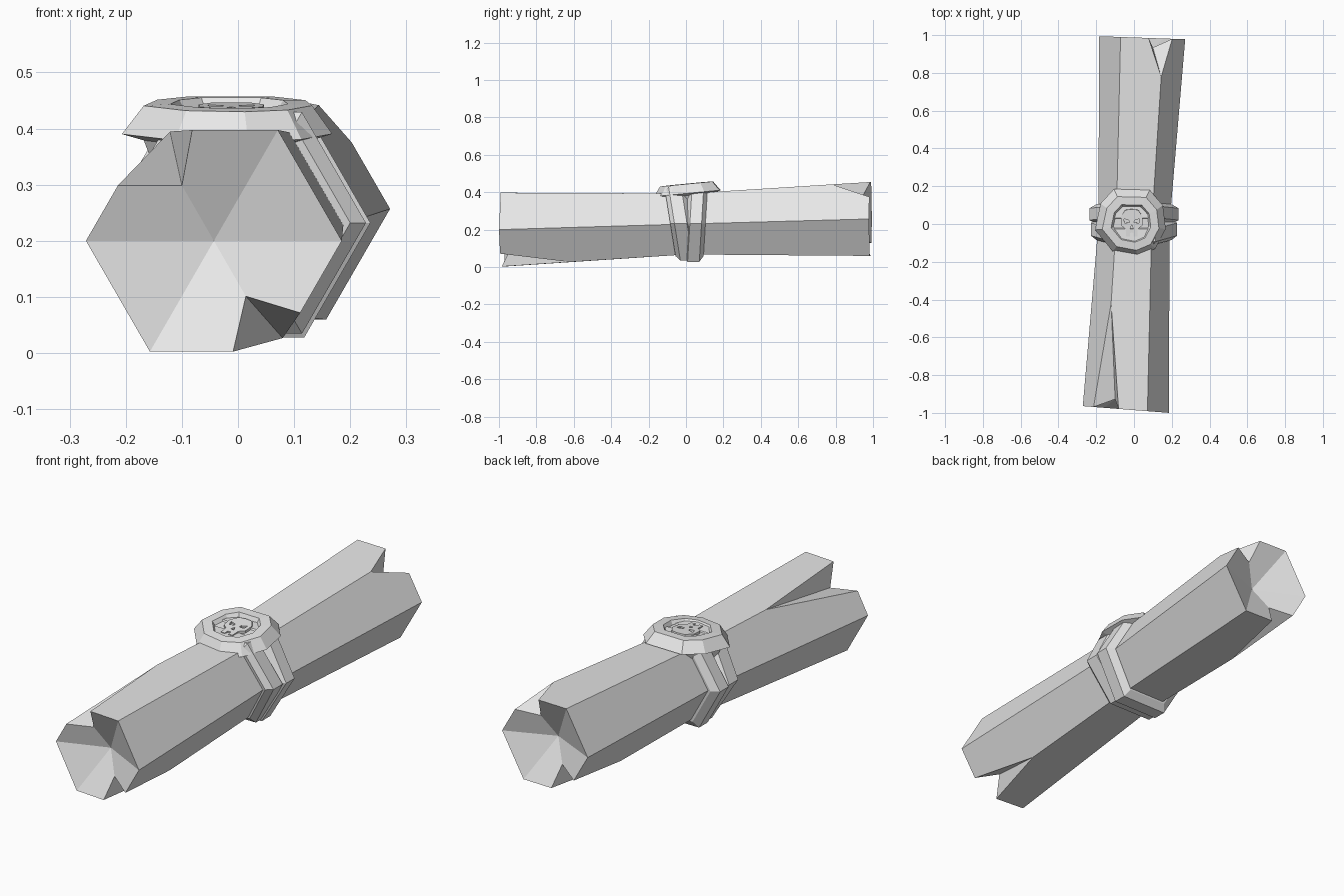
import bpy, bmesh, math
from mathutils import Vector, Matrix

if "Cube" in bpy.data.objects:
    bpy.data.objects.remove(bpy.data.objects["Cube"])

grey = bpy.data.materials.new("plain_grey")
grey.diffuse_color = (0.8, 0.8, 0.8, 1)
grey.use_nodes = True
grey.node_tree.nodes["Principled BSDF"].inputs["Base Color"].default_value = grey.diffuse_color


def finish(name, bm):
    bmesh.ops.recalc_face_normals(bm, faces=bm.faces)
    me = bpy.data.meshes.new(name)
    bm.to_mesh(me)
    bm.free()
    me.materials.append(grey)
    ob = bpy.data.objects.new(name, me)
    bpy.context.collection.objects.link(ob)
    return ob


def hexpt(k, r):
    a = math.radians(60 * k)
    return r * math.cos(a), r * math.sin(a)


# Rolled parchment: hexagonal tube, narrow waist, split corners and hollow ends
def scroll():
    bm = bmesh.new()
    mid = [bm.verts.new((x, 0, 0.23 + z)) for x, z in (hexpt(k, 0.188) for k in range(6))]

    def half(cx, cz, cy, slope, radius, inward, notches):
        def end(x, z):
            return Vector((x, cy + slope * (x - cx), z))
        P = [end(cx + x, cz + z) for x, z in (hexpt(k, radius) for k in range(6))]
        centre = Vector((cx, cy + inward * 0.1, cz))
        C = bm.verts.new(centre)
        lo, hi, split, inner = [], [], [], []
        for k in range(6):
            if k in notches:
                y, a, b = notches[k]
                lo.append(bm.verts.new(P[k].lerp(P[k - 1], a)))
                hi.append(bm.verts.new(P[k].lerp(P[(k + 1) % 6], b)))
                split.append(bm.verts.new(mid[k].co.lerp(P[k], y / P[k].y)))
                inner.append(bm.verts.new(P[k].lerp(centre, 0.5)))
            else:
                v = bm.verts.new(P[k])
                lo.append(v)
                hi.append(v)
                split.append(None)
                inner.append(None)
        for k in range(6):
            n = (k + 1) % 6
            side = [hi[k], lo[n], split[n], mid[n], mid[k], split[k]]
            bm.faces.new([v for v in side if v])
            bm.faces.new((hi[k], lo[n], C))
            if split[k]:
                for e in (lo[k], hi[k]):
                    bm.faces.new((split[k], e, inner[k]))
                    bm.faces.new((e, inner[k], C))

    half(-0.043, 0.2, -0.982, -0.078, 0.228, 1, {2: (-0.42, 0.33, 0.5), 5: (-0.62, 0.35, 0.35)})
    half(0.043, 0.257, 0.986, -0.035, 0.228, -1, {1: (0.78, 0.4, 0.35), 4: (0.6, 0.35, 0.35)})
    finish("parchment_roll", bm)


# Two bevelled hexagonal straps, splayed apart beneath the seal
def strap(name, y0, lean, width, outer):
    bm = bmesh.new()
    profile = [(-width, 0.175), (-width, 0.2), (-width * 0.6, outer),
               (width * 0.6, outer), (width, 0.2), (width, 0.175)]
    rings = []
    for k in range(6):
        ring = []
        for dy, r in profile:
            x, z = hexpt(k, r)
            ring.append(bm.verts.new((x, y0 + lean * z + dy, 0.232 + z)))
        rings.append(ring)
    for k in range(6):
        a, b = rings[k], rings[(k + 1) % 6]
        for i in range(6):
            j = (i + 1) % 6
            bm.faces.new((a[i], a[j], b[j], b[i]))
    finish(name, bm)


# Wax seal pieces share one slight tilt towards the front
tilt = Matrix.Translation((-0.012, 0.008, 0.402)) @ Matrix.Rotation(math.radians(5.5), 4, 'X')
outline = [(0.18, -0.035), (0.165, 0.09), (0.095, 0.172), (-0.095, 0.177), (-0.165, 0.10),
           (-0.195, -0.04), (-0.10, -0.155), (0.03, -0.18), (0.125, -0.14)]


def seal():
    bm = bmesh.new()
    levels = [(0.72, -0.06), (0.80, -0.02), (1.0, -0.008), (0.80, 0.042),
              (0.56, 0.044), (0.50, 0.026)]
    rings = [[bm.verts.new(tilt @ Vector((x * s, y * s, z))) for x, y in outline] for s, z in levels]
    n = len(outline)
    for a, b in zip(rings, rings[1:]):
        for i in range(n):
            j = (i + 1) % n
            bm.faces.new((a[i], a[j], b[j], b[i]))
    bm.faces.new(rings[0])
    bm.faces.new(rings[-1])
    finish("wax_seal", bm)


def plate(name, pts, z0, z1):
    bm = bmesh.new()
    low = [bm.verts.new(tilt @ Vector((x, y, z0))) for x, y in pts]
    top = [bm.verts.new(tilt @ Vector((x, y, z1))) for x, y in pts]
    bm.faces.new(low)
    bm.faces.new(top)
    for i in range(len(pts)):
        j = (i + 1) % len(pts)
        bm.faces.new((low[i], low[j], top[j], top[i]))
    return finish(name, bm)


scroll()
strap("front_strap", -0.028, -0.16, 0.056, 0.228)
strap("back_strap", 0.052, 0.06, 0.052, 0.236)
seal()

# Skull relief: half outline mirrored, with eye, nose and tooth-gap cuts
half = [(0.0, 0.074), (0.034, 0.07), (0.058, 0.035), (0.056, -0.012), (0.032, -0.032),
        (0.03, -0.07), (0.01, -0.072), (0.008, -0.052), (0.0, -0.05)]
skull = plate("skull_relief", half + [(-x, y) for x, y in reversed(half[1:-1])], 0.015, 0.038)
eye = [(0.012, 0.004), (0.038, 0.0), (0.042, 0.024), (0.016, 0.015)]
cuts = {"right_eye_cutter": eye,
        "left_eye_cutter": [(-x, y) for x, y in eye],
        "nose_cutter": [(-0.009, -0.03), (0.009, -0.03), (0.0, -0.01)]}
for name, pts in cuts.items():
    cutter = plate(name, pts, 0.029, 0.06)
    cutter.hide_render = True
    cutter.hide_viewport = True
    mod = skull.modifiers.new(name, 'BOOLEAN')
    mod.operation = 'DIFFERENCE'
    mod.solver = 'EXACT'
    mod.object = cutter
